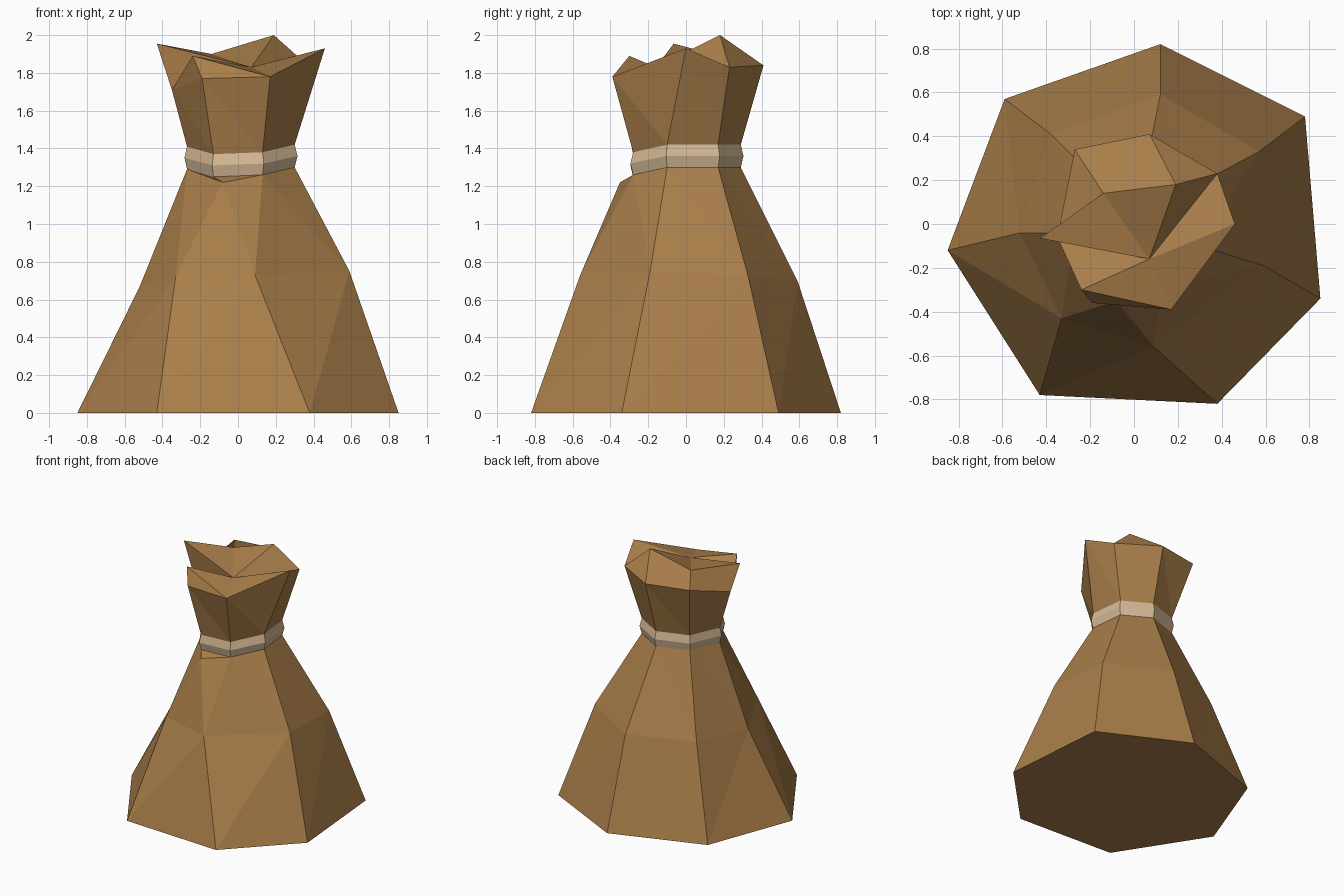
import bpy
import bmesh
from mathutils import Vector

default_cube = bpy.data.objects.get("Cube")
if default_cube:
    bpy.data.objects.remove(default_cube, do_unlink=True)

SIDES = 7


def make_material(name, colour):
    material = bpy.data.materials.new(name)
    material.use_nodes = True
    material.diffuse_color = colour
    shader = next(n for n in material.node_tree.nodes if n.type == "BSDF_PRINCIPLED")
    shader.inputs["Base Color"].default_value = colour
    shader.inputs["Roughness"].default_value = 0.9
    return material


def add_ring(bm, points):
    return [bm.verts.new(point) for point in points]


def bridge(bm, lower, upper, rising=None):
    """Join two rings with quads, or with triangles split along one diagonal."""
    for i in range(SIDES):
        j = (i + 1) % SIDES
        a, b, c, d = lower[i], lower[j], upper[j], upper[i]
        if rising is None:
            bm.faces.new((a, b, c, d))
        elif rising:
            bm.faces.new((a, b, c))
            bm.faces.new((a, c, d))
        else:
            bm.faces.new((a, b, d))
            bm.faces.new((b, c, d))


def finish(bm, name, material):
    mesh = bpy.data.meshes.new(name)
    bm.normal_update()
    bm.to_mesh(mesh)
    bm.free()
    mesh.materials.append(material)
    part = bpy.data.objects.new(name, mesh)
    bpy.context.collection.objects.link(part)
    return part


burlap = make_material("burlap brown", (0.40, 0.21, 0.068, 1))
rope = make_material("pale rope", (0.66, 0.48, 0.30, 1))

# Uneven seven-sided rings, anticlockwise from the front left corner
base = [(.38, -.82, 0), (.85, -.34, 0), (.78, .49, 0), (.12, .82, 0),
        (-.59, .57, 0), (-.85, -.12, 0), (-.43, -.78, 0)]
waist = [(.09, -.56, .73), (.59, -.19, .75), (.57, .33, .72), (.12, .59, .7),
         (-.38, .41, .7), (-.52, -.04, .67), (-.33, -.43, .72)]
neck = [Vector(p) for p in (
    (.13, -.28, 1.26), (.3, -.1, 1.3), (.27, .17, 1.3), (.06, .29, 1.3),
    (-.18, .21, 1.3), (-.27, -.04, 1.29), (-.13, -.28, 1.25))]
rim = [(.17, -.39, 1.78), (.46, 0, 1.93), (.38, .23, 1.83), (.07, .41, 1.84),
       (-.27, .34, 1.85), (-.35, -.06, 1.71), (-.19, -.36, 1.77)]
fold_point = (-.08, -.35, 1.22)

belt_height = Vector((0, 0, .12))
neck_top = [p + belt_height for p in neck]

# Flared sack body, with a small cloth fold hanging out under the belt
bm = bmesh.new()
bottom = add_ring(bm, base)
middle = add_ring(bm, waist)
gathered = add_ring(bm, neck)
fold = bm.verts.new(fold_point)
bm.faces.new(bottom[::-1])
bridge(bm, bottom, middle, rising=True)
bridge(bm, middle, gathered[:-1] + [fold], rising=False)
bm.faces.new((gathered[-2], fold, gathered[-1]))
bm.faces.new((fold, gathered[0], gathered[-1]))
finish(bm, "sack_body", burlap)

# Rope belt with a ridge around its middle
bm = bmesh.new()
ridge = [Vector((p.x * 1.05, p.y * 1.05, p.z)) + belt_height / 2 for p in neck]
rings = [add_ring(bm, points) for points in (neck, ridge, neck_top)]
for lower, upper in zip(rings, rings[1:]):
    bridge(bm, lower, upper)
finish(bm, "rope_belt", rope)

# Crumpled mouth: flared cloth closed by folded flaps
bm = bmesh.new()
throat = add_ring(bm, neck_top)
edge = add_ring(bm, rim)
bridge(bm, throat, edge, rising=False)
front_left, left, back_left, back, back_right, right, front_right = edge
peak = bm.verts.new((.19, .18, 2))
crease = bm.verts.new((-.14, .14, 1.9))
centre = bm.verts.new((.07, -.16, 1.83))
corner = bm.verts.new((-.43, -.065, 1.955))
front_tip = bm.verts.new((-.24, -.3, 1.89))
flaps = [
    (back, back_right, crease, peak),
    (back_left, back, peak),
    (back_left, peak, centre),
    (left, back_left, centre),
    (peak, crease, centre),
    (crease, corner, centre),
    (back_right, right, corner, crease),
    (right, centre, corner),
    (right, front_tip, centre),
    (right, front_right, front_tip),
    (front_right, front_left, front_tip),
    (front_left, centre, front_tip),
    (front_left, left, centre),
]
for flap in flaps:
    bm.faces.new(flap)
finish(bm, "sack_mouth", burlap)
